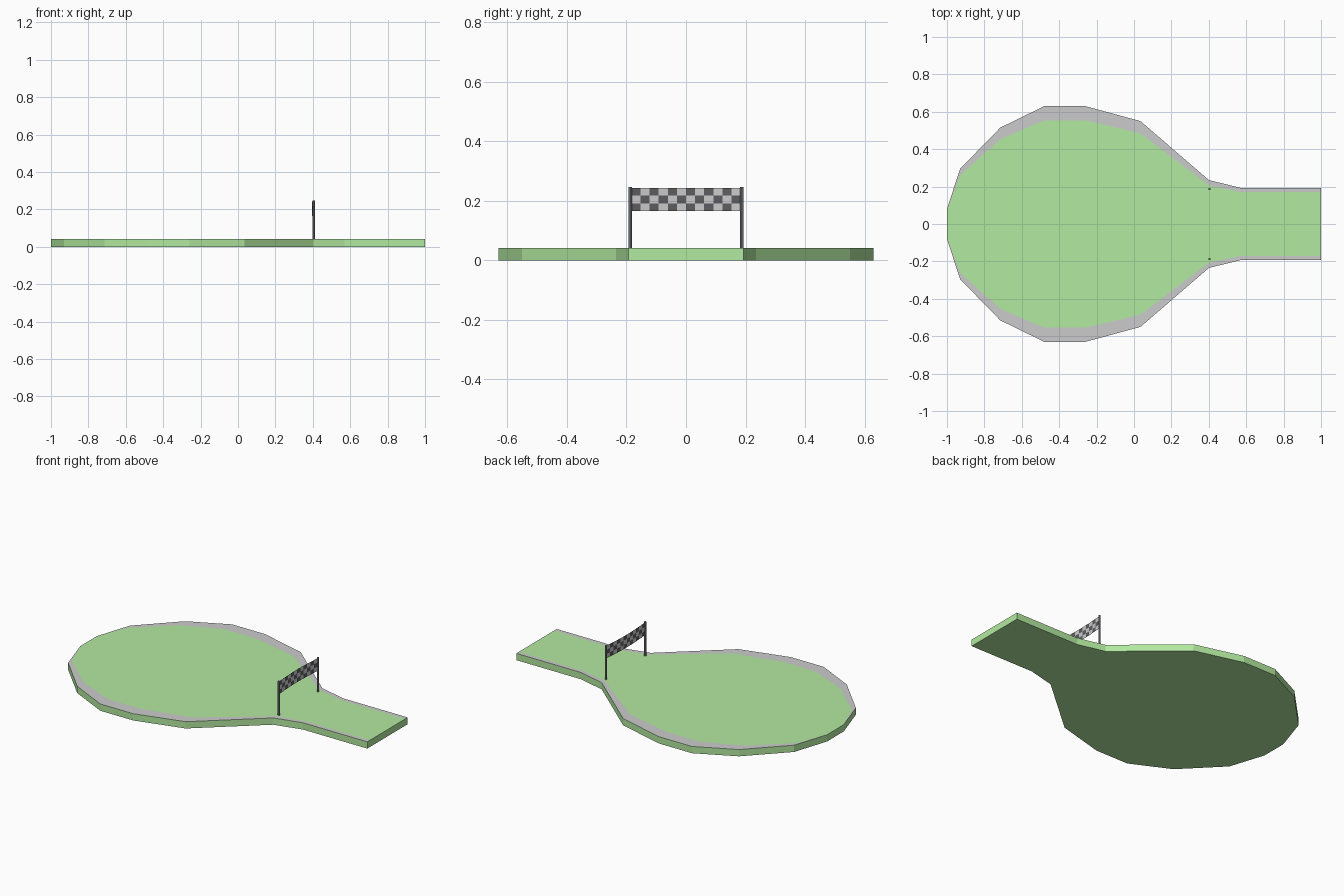
import bpy, bmesh, math

if "Cube" in bpy.data.objects:
    bpy.data.objects.remove(bpy.data.objects["Cube"])

def material(name, rgb):
    m = bpy.data.materials.new(name)
    m.diffuse_color = (*rgb, 1)
    m.use_nodes = True
    m.node_tree.nodes["Principled BSDF"].inputs["Base Color"].default_value = m.diffuse_color
    return m

GREEN = material("grass_green", (0.45, 0.82, 0.35))
RIM = material("rim_grey", (0.70, 0.70, 0.71))
DARK = material("post_grey", (0.27, 0.27, 0.29))
BLACK = material("check_black", (0.11, 0.11, 0.12))
WHITE = material("check_white", (0.70, 0.70, 0.71))

def make(name, verts, faces, mats, indices=None, solid=False):
    me = bpy.data.meshes.new(name)
    me.from_pydata(verts, [], faces)
    for m in mats:
        me.materials.append(m)
    if indices:
        me.polygons.foreach_set("material_index", indices)
    if solid:
        bm = bmesh.new()
        bm.from_mesh(me)
        bmesh.ops.remove_doubles(bm, verts=bm.verts, dist=1e-5)
        bmesh.ops.recalc_face_normals(bm, faces=bm.faces)
        bm.to_mesh(me)
        bm.free()
    ob = bpy.data.objects.new(name, me)
    bpy.context.collection.objects.link(ob)
    return ob

# Half outline of the track plan: x and half width
PLAN = [(-1, 0.08), (-0.93, 0.295), (-0.715, 0.515), (-0.48, 0.63), (-0.26, 0.63),
        (0.035, 0.55), (0.40, 0.235), (0.57, 0.193), (1, 0.193)]
TOP, INSET = 0.041, 0.88

# Grass slab with an open strip on top along each long side
rows = []
for x, w in PLAN:
    i = w * INSET
    rows += [(x, -w, TOP), (x, -w, 0), (x, w, 0), (x, w, TOP), (x, i, TOP), (x, -i, TOP)]
faces = []
for k in range(len(PLAN) - 1):
    for a, b in ((0, 1), (1, 2), (2, 3), (4, 5)):
        faces.append((6*k + a, 6*k + b, 6*k + 6 + b, 6*k + 6 + a))
end = 6 * (len(PLAN) - 1)
faces += [tuple(range(6)), tuple(end + j for j in range(6))]
make("grass_slab", rows, faces, [GREEN], solid=True)

# Grey rim strips filling the sides
for side, label in ((1, "back"), (-1, "front")):
    verts = []
    for x, w in PLAN:
        verts += [(x, side * w * INSET, TOP), (x, side * w, TOP)]
    quads = []
    for k in range(0, 2 * len(PLAN) - 2, 2):
        q = (k, k + 2, k + 3, k + 1)
        quads.append(q if side > 0 else q[::-1])
    make(label + "_rim", verts, quads, [RIM])

# Posts of the finish gate
for side, label in ((1, "back"), (-1, "front")):
    bpy.ops.mesh.primitive_cylinder_add(vertices=8, radius=0.0065, depth=0.207,
                                        location=(0.404, side * 0.187, 0.1435))
    post = bpy.context.object
    post.name = label + "_post"
    post.data.materials.append(DARK)

# Chequered banner, bowed a little between the posts
COLS, ROWS = 12, 3
verts, quads, colours = [], [], []
for c in range(COLS + 1):
    t = c / COLS
    for r in range(ROWS + 1):
        verts.append((0.404 - 0.009 * math.sin(math.pi * t), -0.183 + 0.366 * t,
                      0.166 + 0.077 * r / ROWS))
for c in range(COLS):
    for r in range(ROWS):
        a = c * (ROWS + 1) + r
        quads.append((a, a + ROWS + 1, a + ROWS + 2, a + 1))
        colours.append((c + r) % 2)
make("chequered_banner", verts, quads, [BLACK, WHITE], colours)
